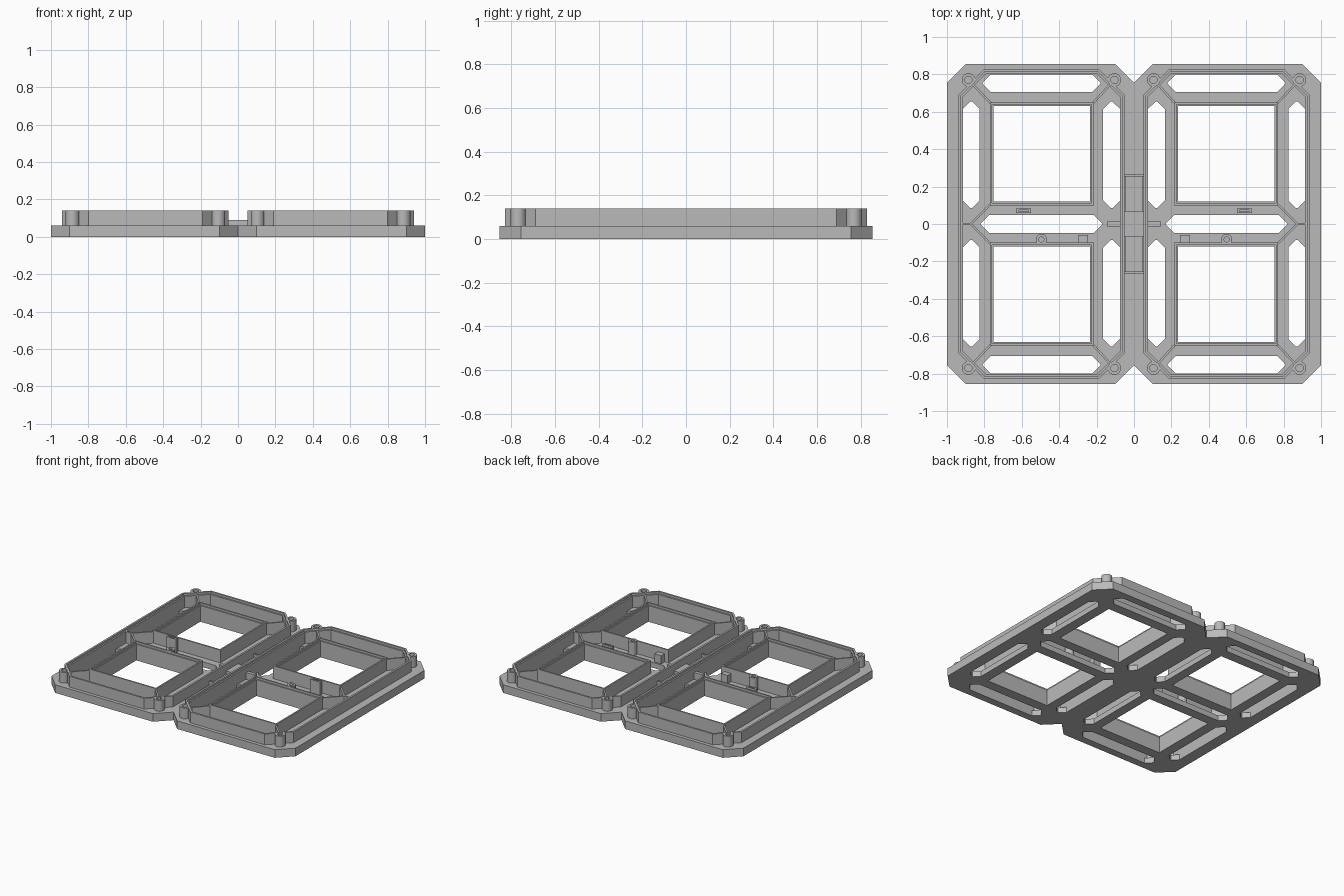
import bpy, bmesh, math

cube = bpy.data.objects.get("Cube")
if cube:
    bpy.data.objects.remove(cube, do_unlink=True)

grey = bpy.data.materials.new("plastic_grey")
grey.use_nodes = True
grey.diffuse_color = (0.49, 0.49, 0.49, 1)
grey.node_tree.nodes["Principled BSDF"].inputs["Base Color"].default_value = grey.diffuse_color

FLOOR, STEP, TOP = 0.04, 0.06, 0.14


def prism(name, loops, z0, z1):
    """Extrude an outline; further loops are holes."""
    curve = bpy.data.curves.new(name, "CURVE")
    curve.dimensions = "2D"
    curve.fill_mode = "BOTH"
    curve.extrude = (z1 - z0) / 2
    for loop in loops:
        spline = curve.splines.new("POLY")
        spline.points.add(len(loop) - 1)
        for point, (x, y) in zip(spline.points, loop):
            point.co = (x, y, 0, 1)
        spline.use_cyclic_u = True
    temp = bpy.data.objects.new(name, curve)
    bpy.context.collection.objects.link(temp)
    graph = bpy.context.evaluated_depsgraph_get()
    mesh = bpy.data.meshes.new_from_object(temp.evaluated_get(graph))
    bpy.data.objects.remove(temp, do_unlink=True)
    bm = bmesh.new()
    bm.from_mesh(mesh)
    bmesh.ops.translate(bm, vec=(0, 0, (z0 + z1) / 2), verts=bm.verts)
    bmesh.ops.remove_doubles(bm, verts=bm.verts, dist=1e-5)
    bmesh.ops.recalc_face_normals(bm, faces=bm.faces)
    for face in bm.faces:
        face.smooth = False
    bm.to_mesh(mesh)
    bm.free()
    mesh.materials.clear()
    mesh.materials.append(grey)
    obj = bpy.data.objects.new(name, mesh)
    bpy.context.collection.objects.link(obj)
    return obj


def rect(x0, x1, y0, y1):
    return [(x0, y0), (x1, y0), (x1, y1), (x0, y1)]


def octagon(x0, x1, y0, y1, c):
    return [(x0 + c, y0), (x1 - c, y0), (x1, y0 + c), (x1, y1 - c),
            (x1 - c, y1), (x0 + c, y1), (x0, y1 - c), (x0, y0 + c)]


def circle(x, y, r, n=20):
    return [(x + r * math.cos(i * math.tau / n), y + r * math.sin(i * math.tau / n))
            for i in range(n)]


def bar(a, b, w):
    """Outline of a straight bar from a to b."""
    dx, dy = b[0] - a[0], b[1] - a[1]
    k = w / 2 / math.hypot(dx, dy)
    ox, oy = -dy * k, dx * k
    return [(a[0] + ox, a[1] + oy), (b[0] + ox, b[1] + oy),
            (b[0] - ox, b[1] - oy), (a[0] - ox, a[1] - oy)]


def flip(loop, sx, sy):
    return [(x * sx, y * sy) for x, y in loop]


def ring(inset):
    return octagon(0.05 + inset, 0.94 - inset, -0.83 + inset, 0.83 - inset, 0.14 - 0.586 * inset)


def window(grow):
    return rect(0.235 - grow, 0.75 + grow, 0.12 - grow, 0.63 + grow)


sides = (-1, 1)
quarters = [(sx, sy) for sx in sides for sy in sides]

# Base outline: two chamfered panels joined side by side
half = [(0, 0.755), (0.1, 0.855), (0.9, 0.855), (1, 0.755)]
right = half + flip(half[::-1], 1, -1)
outline = right + flip(half[1:], -1, -1) + flip(half[:0:-1], -1, 1)

# Floor openings: windows, side slots, end slots, shared middle slots
openings = []
for sx, sy in quarters:
    for loop in (window(0),
                 octagon(0.825, 0.915, 0.085, 0.655, 0.04),
                 octagon(0.075, 0.165, 0.085, 0.655, 0.04),
                 octagon(0.18, 0.81, 0.705, 0.8, 0.045)):
        openings.append(flip(loop, sx, sy))
for sx in sides:
    openings.append(flip(octagon(0.17, 0.82, -0.047, 0.047, 0.045), sx, 1))

prism("base_floor", [outline] + openings, 0, FLOOR)
prism("base_step", [outline] + [flip(ring(0.02), sx, 1) for sx in sides], FLOOR, STEP)

for sx in sides:
    side = "left" if sx > 0 else "right"
    # Outer wall with a lower inner shelf
    prism(side + "_outer_wall", [flip(ring(0), sx, 1), flip(ring(0.014), sx, 1)], 0.05, TOP)
    prism(side + "_wall_shelf", [flip(ring(0.014), sx, 1), flip(ring(0.025), sx, 1)],
          0.03, TOP - 0.015)
    # Forked rib at the side
    prism(side + "_side_rib", [flip(bar((0.93, 0), (0.87, 0), 0.012), sx, 1)], 0.03, 0.125)
    for sy in sides:
        prism(side + "_side_fork", [flip(bar((0.872, 0), (0.76, 0.112), 0.012), sx, sy)],
              0.03, 0.125)
    # Arm of the centre cross
    prism(side + "_cross_arm", [flip(rect(0.04, 0.145, -0.013, 0.013), sx, 1)], 0.03, 0.09)
    # Alignment peg, stop and clip standing in the middle channel
    prism(side + "_peg", [circle(0.495 * sx, -0.083, 0.03), circle(0.495 * sx, -0.083, 0.014)],
          0.03, TOP)
    prism(side + "_stop", [flip(rect(0.245, 0.3, -0.1, -0.06), sx, 1)], 0.03, 0.1)
    prism(side + "_clip", [flip(rect(0.55, 0.63, 0.06, 0.082), sx, 1),
                           flip(rect(0.565, 0.615, 0.066, 0.076), sx, 1)], 0.03, TOP)

for sx, sy in quarters:
    place = ("back_" if sy > 0 else "front_") + ("left" if sx > 0 else "right")
    # Tall wall at the window edge with a lower inner shelf
    prism(place + "_window_wall", [flip(window(0.02), sx, sy), flip(window(0.009), sx, sy)],
          0.03, 0.135)
    prism(place + "_window_shelf", [flip(window(0.009), sx, sy), flip(window(0), sx, sy)],
          FLOOR, 0.12)
    # Corner bosses and their diagonal ribs
    for x, inner in ((0.885, 0.765), (0.105, 0.22)):
        prism(place + "_screw_boss", [circle(x * sx, 0.77 * sy, 0.036),
                                      circle(x * sx, 0.77 * sy, 0.02)], 0.035, TOP)
        start = (x + (inner - x) * 0.22, 0.743)
        prism(place + "_corner_rib", [flip(bar(start, (inner, 0.645), 0.012), sx, sy)],
              0.03, 0.125)

# Low spine with end ribs, and the block at the centre
for sy in sides:
    prism("spine", [flip(rect(-0.045, 0.045, 0.07, 0.26), 1, sy)], 0.05, 0.07)
    prism("spine_rib", [flip(rect(-0.052, 0.052, 0.255, 0.267), 1, sy)], 0.05, 0.09)
prism("centre_block", [rect(-0.052, 0.052, -0.07, 0.07)], 0.05, 0.09)
